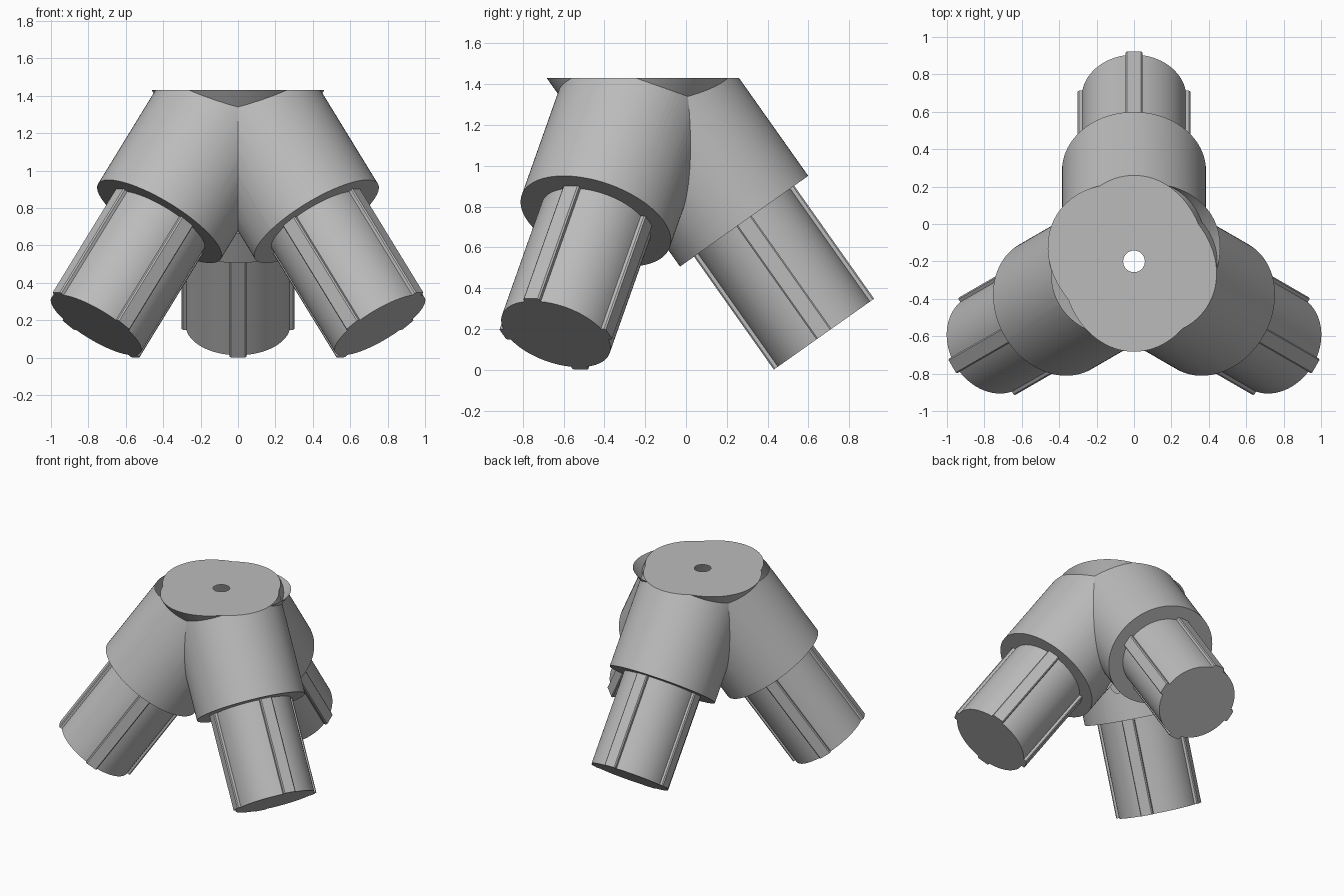
import bpy, bmesh
from math import pi, sin, cos, asin, atan, sqrt, radians
from mathutils import Matrix, Vector

old = bpy.data.objects.get("Cube")
if old:
    bpy.data.objects.remove(old, do_unlink=True)

APEX = Vector((0, -0.2, 1.414))   # point where the three axes meet
TOP = 1.43
TILT = atan(1 / sqrt(2))          # lean of each arm from vertical
COLLAR_R, COLLAR_END = 0.385, 0.84
PLUG_R, RIB_R, RIB_W, PLUG_END = 0.28, 0.301, 0.045, 1.518
ARMS = {"back": 0, "left": -2 * pi / 3, "right": 2 * pi / 3}

grey = bpy.data.materials.new("plain grey")
grey.use_nodes = True
colour = (0.5, 0.5, 0.5, 1)
grey.diffuse_color = colour
grey.node_tree.nodes["Principled BSDF"].inputs["Base Color"].default_value = colour


def arm_matrix(turn):
    """Frame at the apex whose z axis points down along the arm."""
    return (Matrix.Translation(APEX) @ Matrix.Rotation(turn, 4, 'Z')
            @ Matrix.Rotation(TILT - pi, 4, 'X'))


def prism(name, outline, start, end, matrix):
    """Extrude a closed outline along local z."""
    bm = bmesh.new()
    face = bm.faces.new([bm.verts.new((x, y, start)) for x, y in outline])
    top = bmesh.ops.extrude_face_region(bm, geom=[face])["geom"]
    verts = [v for v in top if isinstance(v, bmesh.types.BMVert)]
    bmesh.ops.translate(bm, verts=verts, vec=(0, 0, end - start))
    bm.transform(matrix)
    bmesh.ops.recalc_face_normals(bm, faces=bm.faces[:])
    mesh = bpy.data.meshes.new(name)
    bm.to_mesh(mesh)
    bm.free()
    mesh.materials.append(grey)
    obj = bpy.data.objects.new(name, mesh)
    bpy.context.collection.objects.link(obj)
    return obj


def circle(radius, sides):
    return [(radius * cos(2 * pi * i / sides), radius * sin(2 * pi * i / sides))
            for i in range(sides)]


def ribbed_circle():
    """Round outline with four raised, slightly chamfered ribs."""
    root = asin(RIB_W / PLUG_R)
    chamfer = 0.007
    points = []
    for q in range(4):
        turn = Matrix.Rotation(q * pi / 2, 2)
        side = [(RIB_R - chamfer, RIB_W), (RIB_R, RIB_W - chamfer)]
        rib = [(x, -y) for x, y in side] + side[::-1]
        n = 20
        for i in range(n + 1):
            a = root + (pi / 2 - 2 * root) * i / n
            rib.append((PLUG_R * cos(a), PLUG_R * sin(a)))
        points += [tuple(turn @ Vector(p)) for p in rib]
    return points


def select_only(obj):
    bpy.ops.object.select_all(action='DESELECT')
    obj.select_set(True)
    bpy.context.view_layer.objects.active = obj


def combine(target, tool, operation):
    """Apply a boolean and discard the tool."""
    tool.hide_render = True
    mod = target.modifiers.new(operation.lower(), 'BOOLEAN')
    mod.operation, mod.object, mod.solver = operation, tool, 'EXACT'
    select_only(target)
    bpy.ops.object.modifier_apply(modifier=mod.name)
    bpy.data.objects.remove(tool, do_unlink=True)


# Hub: three merged collars, cut flat on top
collars = [prism("collar_" + n, circle(COLLAR_R, 96), -0.45, COLLAR_END, arm_matrix(t))
           for n, t in ARMS.items()]
hub = collars[0]
hub.name = "hub"
for other in collars[1:]:
    combine(hub, other, 'UNION')
square = [(-2, -2), (2, -2), (2, 2), (-2, 2)]
combine(hub, prism("top_cutter", square, TOP, TOP + 2, Matrix()), 'DIFFERENCE')

# Vertical centre hole
hole = prism("hole_cutter", circle(0.058, 32), 0.3, 2, Matrix.Translation((0, APEX.y, 0)))
combine(hub, hole, 'DIFFERENCE')

# Ribbed plugs
parts = [hub]
for n, t in ARMS.items():
    parts.append(prism(n + "_plug", ribbed_circle(), COLLAR_END - 0.1, PLUG_END, arm_matrix(t)))

for obj in parts:
    select_only(obj)
    bpy.ops.object.shade_smooth_by_angle(angle=radians(25))
